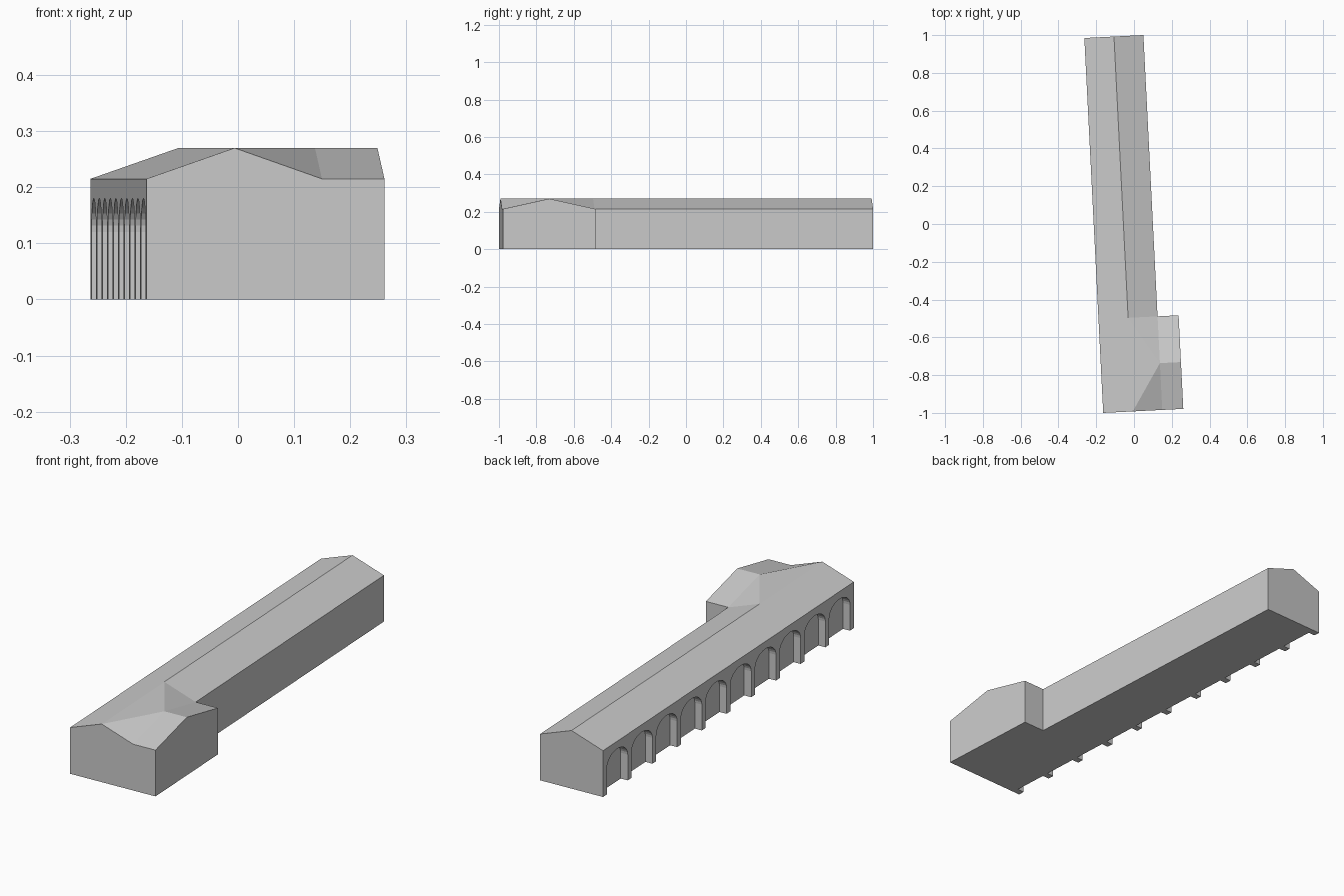
import bpy, bmesh, math
from mathutils import Matrix

if "Cube" in bpy.data.objects:
    bpy.data.objects.remove(bpy.data.objects["Cube"])

# Plan sizes in the building's own frame: u across, v along, z up
L = 1.987                        # length of the hall
U1, U2, U3 = 0.157, 0.313, 0.4245  # ridge, hall wall, wing end wall
V1, V2 = 0.248, 0.496            # wing ridge, wing rear wall
E, R = 0.215, 0.27               # eave and ridge heights

# Whole building is turned slightly in plan
place = Matrix.Translation((-0.163, -1.0, 0)) @ Matrix.Rotation(math.radians(2.88), 4, 'Z')


def make_object(name, faces):
    """Mesh from faces given as lists of points, welded together."""
    bm = bmesh.new()
    for face in faces:
        bm.faces.new([bm.verts.new(p) for p in face])
    bmesh.ops.remove_doubles(bm, verts=bm.verts, dist=1e-5)
    bmesh.ops.recalc_face_normals(bm, faces=bm.faces)
    bm.transform(place)
    mesh = bpy.data.meshes.new(name)
    bm.to_mesh(mesh)
    bm.free()
    obj = bpy.data.objects.new(name, mesh)
    bpy.context.collection.objects.link(obj)
    return obj


# Hall with side wing
floor = [(0, 0), (U3, 0), (U3, V2), (U2, V2), (U2, L), (0, L)]
walls = [
    [(u, v, 0) for u, v in floor],
    [(0, 0, 0), (U3, 0, 0), (U3, 0, E), (U2, 0, E), (U1, 0, R), (0, 0, E)],
    [(U3, 0, 0), (U3, V2, 0), (U3, V2, E), (U3, V1, R), (U3, 0, E)],
    [(U3, V2, 0), (U2, V2, 0), (U2, V2, E), (U3, V2, E)],
    [(U2, V2, 0), (U2, L, 0), (U2, L, E), (U2, V2, E)],
    [(U2, L, 0), (0, L, 0), (0, L, E), (U1, L, R), (U2, L, E)],
    [(0, L, 0), (0, 0, 0), (0, 0, E), (0, L, E)],
]
roof = [
    [(0, 0, E), (U1, 0, R), (U1, V1, R), (U1, V2, R), (U1, L, R), (0, L, E)],
    [(U1, V2, R), (U2, V2, E), (U2, L, E), (U1, L, R)],
]
# Wing roof: front and rear slopes, each with a crossing part and a flat part
for v in (0, V2):
    roof += [
        [(U2, v, E), (U3, v, E), (U3, V1, R), (U2, V1, R)],
        [(U1, v, R), (U2, v, E), (U2, V1, R)],
        [(U1, v, R), (U2, V1, R), (U1, V1, R)],
    ]
hall = make_object("hall", walls + roof)

# Arcade of ten arched recesses along the left wall
COUNT, PIER, DEPTH, SPRING, RISE, SEG = 10, 0.03, 0.035, 0.12, 0.06, 16
width = (L - PIER * (COUNT + 1)) / COUNT
cutter_faces = []
for i in range(COUNT):
    start = PIER + i * (width + PIER)
    mid, half = start + width / 2, width / 2
    outline = [(start, -0.05), (start + width, -0.05)]
    for k in range(SEG + 1):
        a = math.pi * k / SEG
        outline.append((mid + half * math.cos(a), SPRING + RISE * math.sin(a)))
    inner = [(DEPTH, v, z) for v, z in outline]
    outer = [(-0.05, v, z) for v, z in outline]
    cutter_faces += [inner, outer]
    for k in range(len(outline)):
        cutter_faces.append([inner[k - 1], inner[k], outer[k], outer[k - 1]])
cutter = make_object("arch_cutter", cutter_faces)
cutter.hide_render = True

cut = hall.modifiers.new("arcade", 'BOOLEAN')
cut.operation = 'DIFFERENCE'
cut.solver = 'EXACT'
cut.object = cutter
bpy.context.view_layer.objects.active = hall
hall.select_set(True)
bpy.ops.object.modifier_apply(modifier=cut.name)
bpy.data.objects.remove(cutter)
